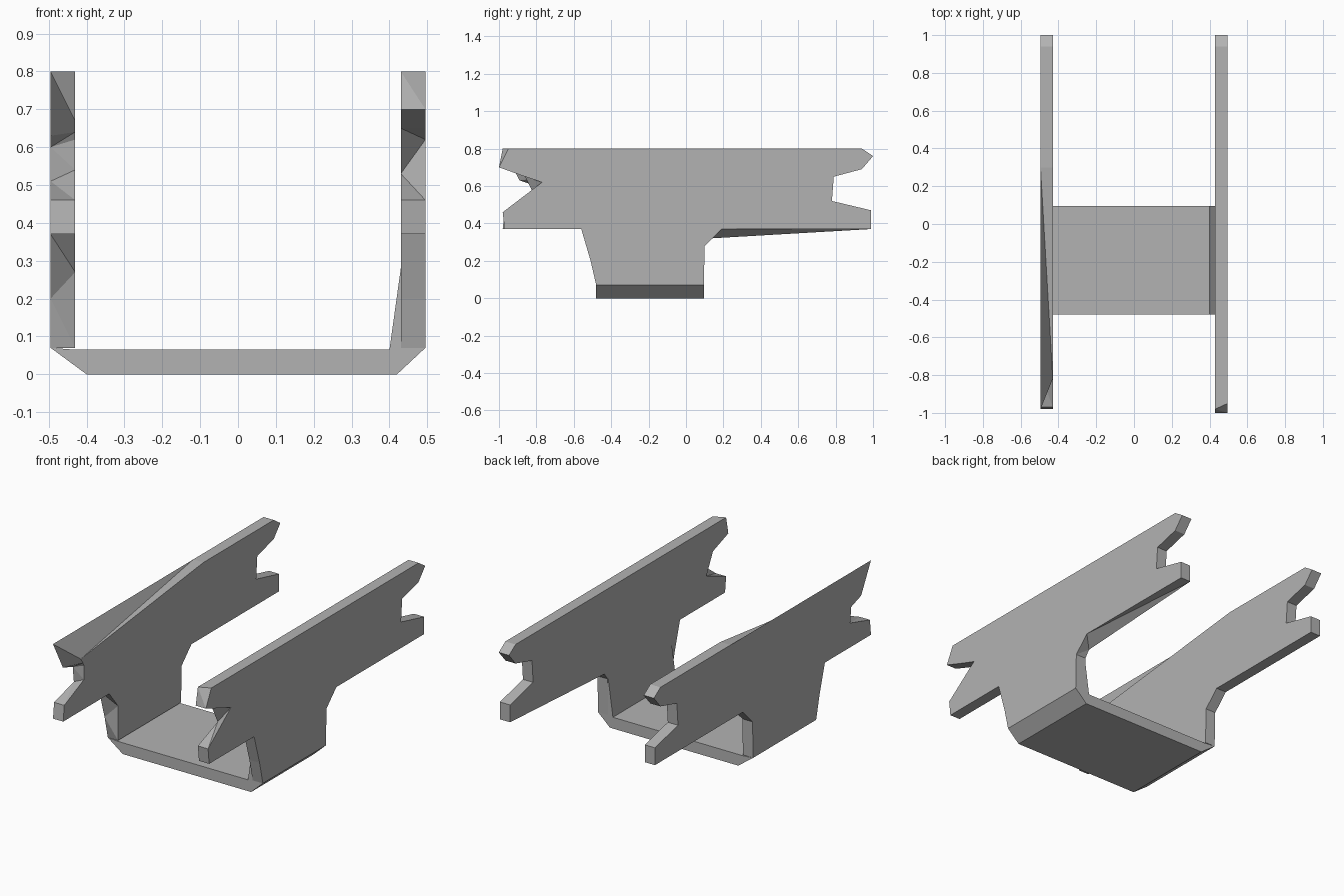
import bpy
import bmesh

cube = bpy.data.objects.get("Cube")
if cube:
    bpy.data.objects.remove(cube)

grey = bpy.data.materials.new("plain grey")
grey.use_nodes = True
colour = (0.45, 0.45, 0.45, 1)
grey.diffuse_color = colour
grey.node_tree.nodes["Principled BSDF"].inputs["Base Color"].default_value = colour

# Main levels and limits
TOP, ARM, FLOOR, CHAMFER = 0.8, 0.37, 0.065, 0.07
FRONT, REAR = -0.48, 0.095
OUTSIDE, INSIDE = 0.495, 0.43


def loft(name, ring_a, ring_b):
    """Close a flat-faced solid between two matching outlines."""
    bm = bmesh.new()
    start = [bm.verts.new(p) for p in ring_a]
    end = [bm.verts.new(p) for p in ring_b]
    bm.faces.new(start)
    bm.faces.new(reversed(end))
    for i in range(len(start)):
        bm.faces.new((start[i - 1], end[i - 1], end[i], start[i]))
    bmesh.ops.recalc_face_normals(bm, faces=bm.faces)
    bmesh.ops.triangulate(bm, faces=bm.faces)
    mesh = bpy.data.meshes.new(name)
    bm.to_mesh(mesh)
    bm.free()
    mesh.materials.append(grey)
    obj = bpy.data.objects.new(name, mesh)
    bpy.context.collection.objects.link(obj)


def side_plate(name, side, outline, inner_changes):
    """Loft a plate whose inner outline moves a few named corners."""
    inner = outline | inner_changes
    loft(name,
         [(side * OUTSIDE, y, z) for y, z in outline.values()],
         [(side * INSIDE, y, z) for y, z in inner.values()])


# Notched rear end and tapered foot, shared by both plates
rear_and_foot = dict(
    rear_crown=(0.94, TOP),
    rear_beak=(1, 0.76),
    rear_chin=(0.94, 0.69),
    rear_notch_top=(0.79, 0.65),
    rear_notch_base=(0.78, 0.52),
    rear_prong=(0.99, 0.47),
    rear_corner=(0.99, ARM),
    armpit=(0.19, ARM),
    heel_top=(0.1, 0.28),
    heel=(REAR, CHAMFER),
    toe=(FRONT, CHAMFER),
    shin=(-0.51, 0.2),
    shoulder=(-0.56, ARM),
)

# Left plate: pointed notch at the front, bevelled underside at the rear
left_outline = rear_and_foot | dict(
    front_corner=(-0.97, ARM),
    front_prong=(-0.98, 0.46),
    notch_apex=(-0.77, 0.62),
    notch_brow=(-0.86, 0.65),
    front_beak=(-1, 0.7),
    front_crown=(-0.95, TOP),
)
side_plate("left_side_plate", 1, left_outline, dict(
    armpit=(0.13, 0.32),
    notch_apex=(-0.8, 0.53),
    front_crown=(-0.98, TOP),
))

# Right plate: square notch at the front, top edge sloping inward
right_outline = rear_and_foot | dict(
    front_corner=(-0.98, ARM),
    front_prong=(-0.97, 0.46),
    notch_base=(-0.79, 0.51),
    notch_top=(-0.8, 0.6),
    front_chin=(-0.89, 0.63),
    front_crown=(-0.98, TOP),
    ridge=(0.3, TOP),
)
side_plate("right_side_plate", -1, right_outline, dict(
    shin=(FRONT, 0.27),
    notch_base=(-0.79, 0.54),
    notch_top=(-0.79, 0.62),
    front_chin=(-0.8, 0.64),
    front_crown=(-0.82, 0.67),
))

# Floor tray: chamfered lower corners and a slim gusset on the left
tray_section = [
    (-OUTSIDE, CHAMFER), (-0.4, 0), (0.42, 0), (OUTSIDE, CHAMFER),
    (INSIDE, CHAMFER), (INSIDE, 0.28), (0.4, FLOOR), (-INSIDE, FLOOR),
]
loft("floor_tray",
     [(x, FRONT, z) for x, z in tray_section],
     [(x, REAR, z) for x, z in tray_section])
